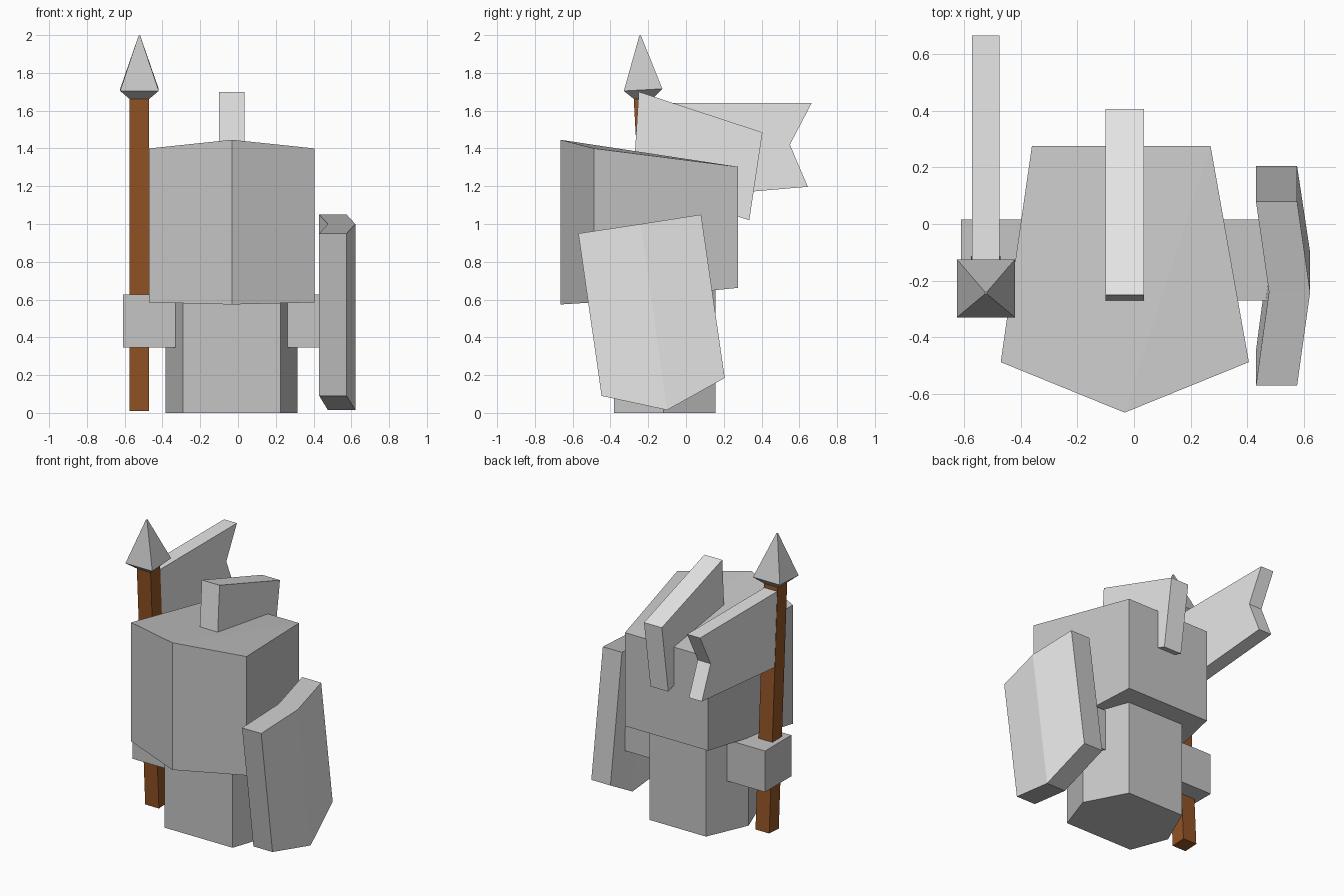
import bpy, bmesh
from mathutils import Vector

if "Cube" in bpy.data.objects:
    bpy.data.objects.remove(bpy.data.objects["Cube"])


def material(name, rgb):
    m = bpy.data.materials.new(name)
    m.diffuse_color = (*rgb, 1)
    m.use_nodes = True
    m.node_tree.nodes["Principled BSDF"].inputs["Base Color"].default_value = m.diffuse_color
    return m


GREY = material("mid grey", (0.56, 0.56, 0.56))
LIGHT = material("light grey", (0.8, 0.8, 0.8))
BROWN = material("wood brown", (0.29, 0.087, 0.018))


def finish(name, bm, *mats):
    bmesh.ops.recalc_face_normals(bm, faces=bm.faces)
    me = bpy.data.meshes.new(name)
    bm.to_mesh(me)
    bm.free()
    for m in mats:
        me.materials.append(m)
    ob = bpy.data.objects.new(name, me)
    bpy.context.collection.objects.link(ob)
    return ob


def loft(name, rings, mat, caps=None):
    """Join rings of points; caps optionally lists the end faces by index."""
    bm = bmesh.new()
    rows = [[bm.verts.new(p) for p in r] for r in rings]
    n = len(rows[0])
    for a, b in zip(rows, rows[1:]):
        for i in range(n):
            j = (i + 1) % n
            bm.faces.new((a[i], a[j], b[j], b[i]))
    for row in (rows[0], rows[-1]):
        for cap in caps or [range(n)]:
            bm.faces.new([row[i] for i in cap])
    return finish(name, bm, mat)


def slab(name, yz, x0, x1, mat):
    """Side profile (y, z) extruded along x."""
    return loft(name, [[(x, y, z) for y, z in yz] for x in (x0, x1)], mat)


def square(z, half):
    """Square ring on the leaning spear axis."""
    cx, cy = -0.522, -0.243 + 0.055 * (2 - z)
    return [(cx + sx * half, cy + sy * half, z + 0.055 * sy * half)
            for sx, sy in ((-1, -1), (1, -1), (1, 1), (-1, 1))]


# Body: six-sided column
body = [(-0.29, -0.38), (0.225, -0.38), (0.315, -0.12),
        (0.17, 0.155), (-0.26, 0.155), (-0.385, -0.13)]
loft("body", [[(x, y, z) for x, y in body] for z in (0, 0.75)], GREY)

# Helmet: five-sided block with pointed front, (x, y, bottom z, top z)
helm = [(-0.033, -0.665, 0.574, 1.446), (0.405, -0.487, 0.585, 1.40),
        (0.27, 0.275, 0.662, 1.303), (-0.36, 0.275, 0.662, 1.303),
        (-0.47, -0.487, 0.585, 1.40)]
loft("helmet", [[(x, y, a) for x, y, a, b in helm],
                [(x, y, b) for x, y, a, b in helm]], GREY,
     caps=[(0, 1, 2), (0, 2, 3), (0, 3, 4)])

# Crest on the helmet
slab("crest", [(-0.25, 1.70), (0.405, 1.485), (0.335, 1.02), (-0.28, 1.22)],
     -0.10, 0.035, LIGHT)

# Hands
hand = [(-0.27, 0.345), (0.015, 0.345), (0.015, 0.627), (-0.27, 0.627)]
slab("left_hand", hand, -0.61, -0.28, GREY)
slab("right_hand", hand, 0.22, 0.55, GREY)

# Spear shaft, tip and banner
loft("spear_shaft", [square(0.012, 0.052), square(1.68, 0.052)], BROWN)
loft("spear_tip", [square(1.663, 0.05), square(1.71, 0.102),
                   square(1.998, 0.004)], GREY)
slab("banner", [(-0.22, 1.64), (0.665, 1.64), (0.55, 1.42),
                (0.645, 1.197), (-0.20, 1.125)], -0.572, -0.474, LIGHT)

# Shield: two panels bent along a central ridge, mid grey rim
outline = [(-0.57, 0.95, 0), (-0.24, 1.0, 1), (0.08, 1.05, 0),
           (0.205, 0.185, 0), (-0.10, 0.015, 1), (-0.447, 0.09, 0)]
shield = loft("shield", [[(x + 0.046 * r, y, z) for y, z, r in outline]
                         for x in (0.43, 0.575)], GREY,
              caps=[(0, 1, 4, 5), (1, 2, 3, 4)])
shield.data.materials.append(LIGHT)
for f in shield.data.polygons:
    f.material_index = int(abs(f.normal.x) > 0.8)
